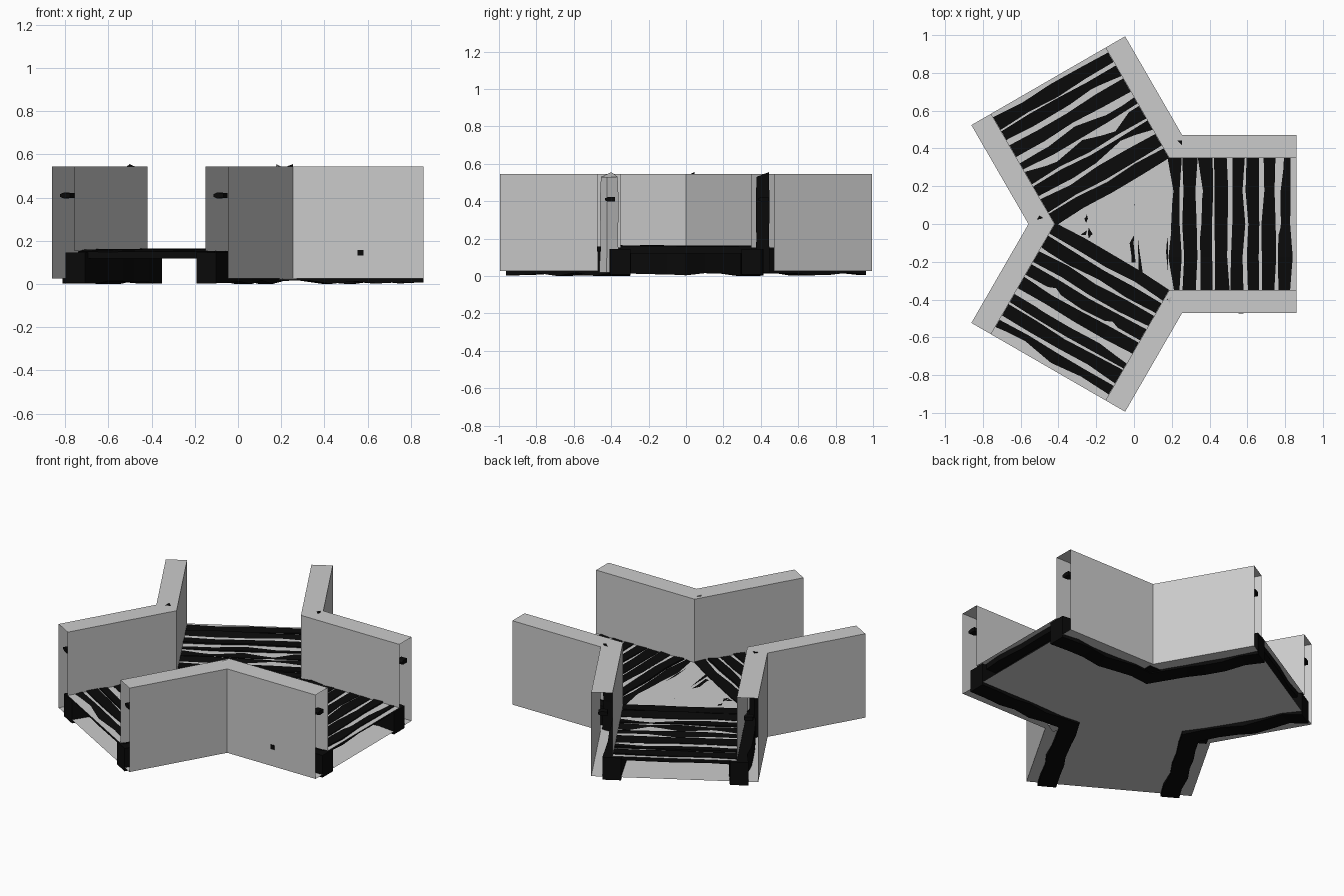
import bpy, bmesh, math, random
from mathutils import Vector, Matrix

if "Cube" in bpy.data.objects:
    bpy.data.objects.remove(bpy.data.objects["Cube"])

random.seed(4)
CX = -0.016                      # centre of the three-way symmetry
END, OUT, INN = 0.876, 0.47, 0.35
Z0, ZF, ZT = 0.026, 0.153, 0.545  # underside, floor, wall top

dark = bpy.data.materials.new("dark_wood")
dark.diffuse_color = (0.003, 0.003, 0.003, 1)
dark.use_nodes = True
dark.node_tree.nodes["Principled BSDF"].inputs["Base Color"].default_value = dark.diffuse_color


def finish(name, bm, mat=None):
    bmesh.ops.recalc_face_normals(bm, faces=bm.faces)
    me = bpy.data.meshes.new(name)
    bm.to_mesh(me)
    bm.free()
    ob = bpy.data.objects.new(name, me)
    bpy.context.collection.objects.link(ob)
    if mat:
        me.materials.append(mat)
    return ob


def arm_pt(k, u, v, z=0):
    """Point u along arm k and v to its left."""
    p = Matrix.Rotation(math.radians(120 * k), 3, 'Z') @ Vector((u, v, z))
    return p + Vector((CX, 0, 0))


def bend(k, off):
    """End, corner and end of the bent line between arm k and arm k+1."""
    return [arm_pt(k, END, off),
            arm_pt(k, off / math.tan(math.radians(60)), off),
            arm_pt(k + 1, END, -off)]


def at(p, z):
    return Vector((p.x, p.y, z))


def loft(bm, rings):
    """Skin a list of equal closed rings and cap both ends."""
    vs = [[bm.verts.new(p) for p in r] for r in rings]
    n = len(vs[0])
    for a, b in zip(vs, vs[1:]):
        for i in range(n):
            bm.faces.new((a[i], a[(i + 1) % n], b[(i + 1) % n], b[i]))
    bm.faces.new(vs[0])
    bm.faces.new(vs[-1][::-1])


# Hollow grey shell: underside, floor and three bent walls with open ends
bm = bmesh.new()
outer = [p for k in range(3) for p in bend(k, OUT)]
inner = [p for k in range(3) for p in bend(k, INN)]
bm.faces.new([bm.verts.new(at(p, Z0)) for p in outer])
bm.faces.new([bm.verts.new(at(p, ZF)) for p in inner])
for k in range(3):
    for i in (3 * k, 3 * k + 1):
        o, o2, n, n2 = outer[i], outer[i + 1], inner[i], inner[i + 1]
        for q in ((at(o, Z0), at(o2, Z0), at(o2, ZT), at(o, ZT)),
                  (at(o, ZT), at(o2, ZT), at(n2, ZT), at(n, ZT)),
                  (at(n, ZT), at(n2, ZT), at(n2, ZF), at(n, ZF))):
            bm.faces.new([bm.verts.new(p) for p in q])
bmesh.ops.remove_doubles(bm, verts=bm.verts, dist=1e-4)
finish("corridor_shell", bm)


def plank(bm, k, u, w, half, lift):
    """Rough board across arm k, rolled so one edge shows above the floor."""
    roll = random.uniform(-0.006, 0.006)
    rings = []
    for j in range(5):
        v = half * (j / 2 - 1)
        a = u - w / 2 + random.uniform(-.008, .008)
        b = u + w / 2 + random.uniform(-.008, .008)
        h = ZF + lift + random.uniform(-.003, .003)
        rings.append([arm_pt(k, a, v, ZF - .034), arm_pt(k, b, v, ZF - .034),
                      arm_pt(k, b, v, h - roll), arm_pt(k, a, v, h + roll)])
    loft(bm, rings)


# Floor boards across each arm
for k in range(3):
    bm = bmesh.new()
    for j in range(8):
        plank(bm, k, 0.228 + 0.084 * j, 0.068, 0.349,
              random.uniform(0.001, 0.006))
    finish("arm_floor_boards_%d" % (k + 1), bm, dark)

# Shorter, lower boards in the central triangle
bm = bmesh.new()
for j in range(6):
    u = 0.155 - 0.085 * j
    plank(bm, 0, u, 0.07, (u - 0.035 + 0.404) / math.sqrt(3), -0.004)
finish("centre_floor_boards", bm, dark)

# Rough foundation beams under the inside foot of each wall
for k in range(3):
    bm = bmesh.new()
    a, b = bend(k, 0.30), bend(k, 0.405)
    rings = []
    for s in (0, 1):
        for j in range(7 if s else 6):
            t = j / 6
            p, q = a[s].lerp(a[s + 1], t), b[s].lerp(b[s + 1], t)
            d = (q - p) * random.uniform(-.1, .1)
            low = random.uniform(0.0, 0.018)
            rings.append([at(p + d, low), at(q + d, low),
                          at(q + d, 0.145), at(p + d, 0.145)])
    rings[3][0].z = rings[3][1].z = 0.0
    loft(bm, rings)
    finish("foundation_beam_%d" % (k + 1), bm, dark)

# Corner posts inside the wall bends, their tips just through the top
for k in range(3):
    bm = bmesh.new()
    c = arm_pt(k, 0.237, 0.41)
    rings = []
    for z, r in ((0.02, .055), (0.2, .048), (0.4, .052), (0.53, .046)):
        rings.append([c + Vector((r * math.cos(t), r * math.sin(t), z))
                      for t in [math.radians(45 + 60 * k + 90 * i)
                                for i in range(4)]])
    rings[-1][0].z = 0.555
    loft(bm, rings)
    finish("corner_post_%d" % (k + 1), bm, dark if k < 2 else None)

# Small pegs inside the open wall ends
bm = bmesh.new()
for k in range(3):
    for v in (-0.41, 0.41):
        rings = []
        for d, r in ((-0.022, .006), (-0.005, .013), (0.03, .012)):
            rings.append([arm_pt(k, END - 0.03 + x * 0.02, v + d, 0.41 + z * r)
                          for x, z in ((-1, -1), (1, -1), (1, 1), (-1, 1))])
        loft(bm, rings)
finish("wall_pegs", bm, dark)

# Peg breaking through the front wall
bm = bmesh.new()
bmesh.ops.create_cube(bm, size=1, matrix=Matrix.Translation((0.567, -0.465, 0.145))
                      @ Matrix.Diagonal((0.026, 0.02, 0.026, 1)))
finish("front_peg", bm, dark)
